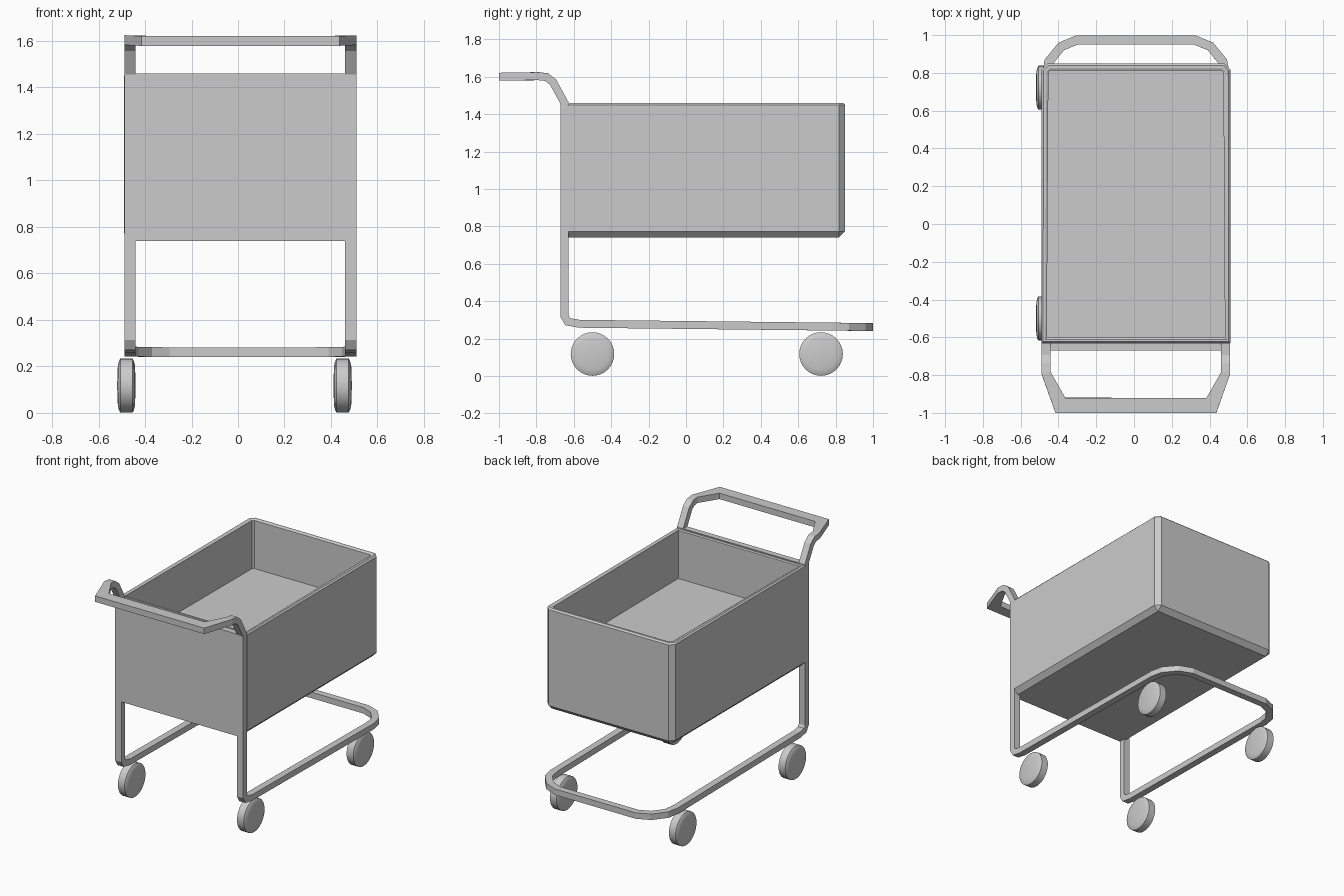
import bpy, bmesh, math
from mathutils import Vector, Matrix

if "Cube" in bpy.data.objects:
    bpy.data.objects.remove(bpy.data.objects["Cube"])

CX = 0.01  # symmetry plane of basket and frame


def make_object(name, bm):
    bmesh.ops.recalc_face_normals(bm, faces=bm.faces[:])
    mesh = bpy.data.meshes.new(name)
    bm.to_mesh(mesh)
    bm.free()
    ob = bpy.data.objects.new(name, mesh)
    bpy.context.collection.objects.link(ob)
    return ob


def box(lo, hi):
    bm = bmesh.new()
    lo, hi = Vector(lo), Vector(hi)
    size = hi - lo
    bmesh.ops.create_cube(bm, size=1, matrix=Matrix.Translation((lo + hi) / 2)
                          @ Matrix.Diagonal((*size, 1)))
    return bm


def sweep_loop(name, path):
    """Sweep a mitred rectangular section round a closed path of (point, half width)."""
    pts = [Vector(p) for p, w in path]
    n = len(pts)
    segs = []
    for i in range(n):
        a, b = pts[i], pts[(i + 1) % n]
        t = (b - a).normalized()
        mid = (a + b) / 2
        out = Vector((t.y, -t.x, 0))
        if out.length < 0.01:
            out = Vector((1, 0, 0))
        out.normalize()
        if out.dot(mid - Vector((CX, 0, mid.z))) < 0:
            out = -out
        segs.append((t, out))
    bm = bmesh.new()
    rings = []
    for i, p in enumerate(pts):
        (ta, oa), (tb, ob) = segs[i - 1], segs[i]
        m = (ta + tb).normalized()
        w = path[i][1]
        ring = []
        for sw, sh in ((1, 1), (-1, 1), (-1, -1), (1, -1)):
            v = oa * sw * w + ta.cross(oa) * sh * 0.021
            v -= ta * (v.dot(m) / ta.dot(m))
            ring.append(bm.verts.new(p + v))
        rings.append(ring)
    for i in range(n):
        a, b = rings[i], rings[(i + 1) % n]
        for k in range(4):
            j = (k + 1) % 4
            bm.faces.new((a[k], a[j], b[j], b[k]))
    return make_object(name, bm)


# Tubular frame: handle, posts and base as one continuous loop
W = 0.024
half = [((0.400, -0.960, 1.600), 0.04),
        ((0.475, -0.790, 1.603), W),
        ((0.475, -0.745, 1.598), W),
        ((0.475, -0.710, 1.570), W),
        ((0.475, -0.650, 1.460), W),
        ((0.475, -0.650, 0.320), W),
        ((0.475, -0.632, 0.290), W),
        ((0.475, -0.570, 0.279), W),
        ((0.475, 0.780, 0.264), W),
        ((0.460, 0.860, 0.263), W),
        ((0.395, 0.940, 0.262), W),
        ((0.310, 0.975, 0.261), W)]
right = [((CX + x, y, z), w) for (x, y, z), w in half]
left = [((CX - x, y, z), w) for (x, y, z), w in reversed(half)]
sweep_loop("frame", right + left)

# Basket body with chamfered lower and rear edges
bm = box((CX - 0.5, -0.63, 0.74), (CX + 0.5, 0.85, 1.45))
edges = []
for e in bm.edges:
    mid = (e.verts[0].co + e.verts[1].co) / 2
    bottom = mid.z < 0.75 and mid.y > -0.6
    rear_post = mid.y > 0.84 and 0.8 < mid.z < 1.4
    if bottom or rear_post:
        edges.append(e)
bmesh.ops.bevel(bm, geom=edges, offset=0.033, segments=1, affect='EDGES')
# Rim lip and recessed tray
bm.normal_update()
top = max(bm.faces, key=lambda f: f.calc_center_median().z)
for width, depth in ((0.012, 0.01), (0.016, 0.0), (0.012, -0.006)):
    bmesh.ops.inset_region(bm, faces=[top], thickness=width, depth=depth)
r = bmesh.ops.extrude_face_region(bm, geom=[top])
bmesh.ops.translate(bm, vec=(0, 0, -0.34),
                    verts=[v for v in r['geom'] if isinstance(v, bmesh.types.BMVert)])
if top.is_valid:
    bmesh.ops.delete(bm, geom=[top], context='FACES_ONLY')
make_object("basket", bm)

# Front panel flush between the posts
make_object("front_panel", box((CX - 0.452, -0.671, 0.74), (CX + 0.452, -0.63, 1.46)))

# Four wheels, slightly domed discs
SEG = 32
profile = [(-0.037, 0.085), (-0.032, 0.106), (-0.026, 0.1165),
           (0.026, 0.1165), (0.032, 0.106), (0.037, 0.085)]
for side, x in (("left", -0.48), ("right", 0.45)):
    for end, y in (("front", -0.5), ("rear", 0.722)):
        bm = bmesh.new()
        rings = [[bm.verts.new((x + dx, y + rad * math.cos(2 * math.pi * k / SEG),
                                0.1175 + rad * math.sin(2 * math.pi * k / SEG)))
                  for k in range(SEG)] for dx, rad in profile]
        for a, b in zip(rings, rings[1:]):
            for k in range(SEG):
                j = (k + 1) % SEG
                bm.faces.new((a[k], a[j], b[j], b[k]))
        for ring, dx in ((rings[0], -0.04), (rings[-1], 0.04)):
            c = bm.verts.new((x + dx, y, 0.1175))
            for k in range(SEG):
                bm.faces.new((ring[k], ring[(k + 1) % SEG], c))
        ob = make_object(f"wheel_{end}_{side}", bm)
        bpy.ops.object.select_all(action='DESELECT')
        ob.select_set(True)
        bpy.context.view_layer.objects.active = ob
        bpy.ops.object.shade_smooth_by_angle(angle=math.radians(25))
